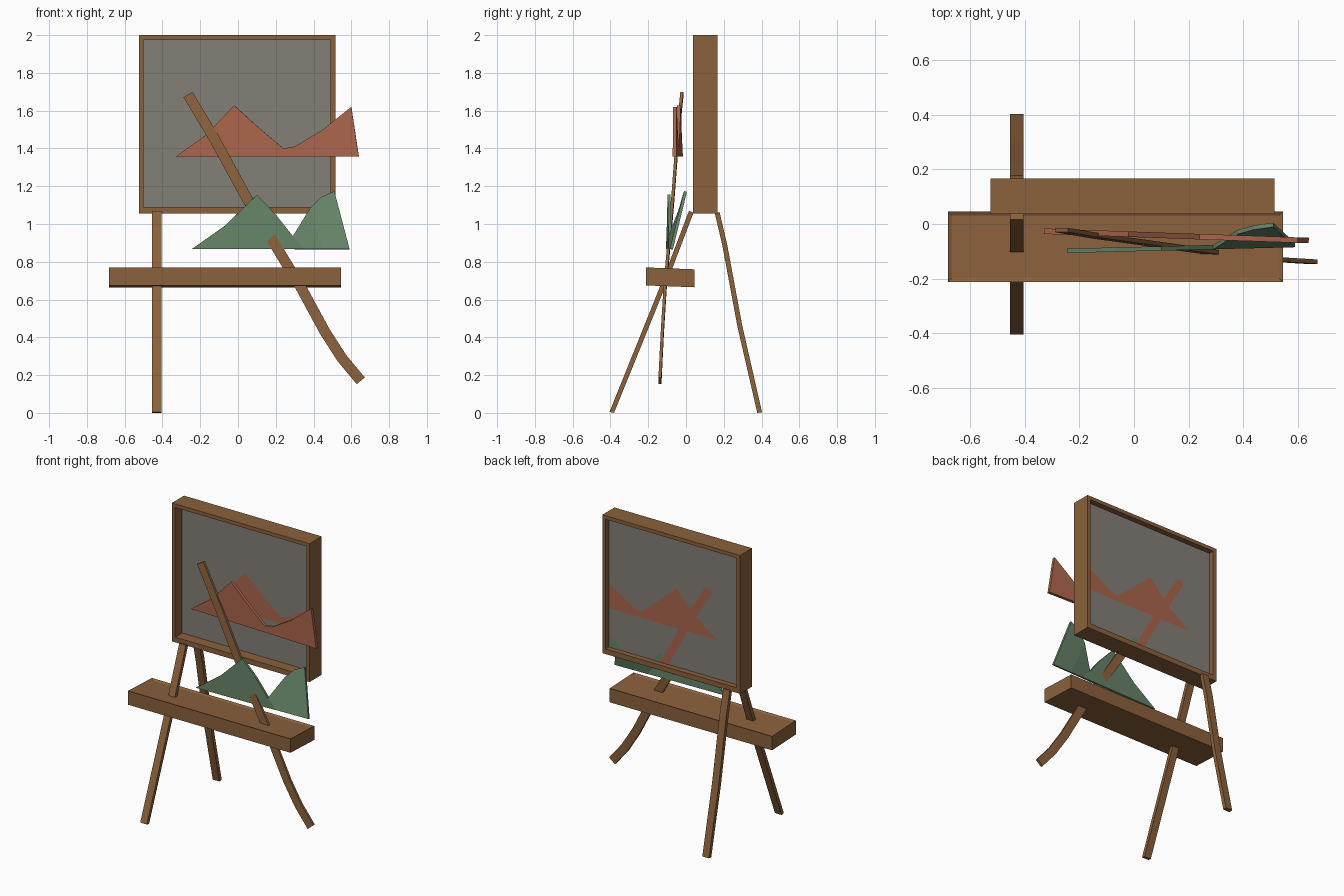
import bpy, bmesh
from mathutils import Vector

cube = bpy.data.objects.get("Cube")
if cube:
    bpy.data.objects.remove(cube, do_unlink=True)


def material(name, rgb):
    lin = [(c / 255 / 12.92) if c < 11 else ((c / 255 + 0.055) / 1.055) ** 2.4 for c in rgb]
    m = bpy.data.materials.new(name)
    m.use_nodes = True
    m.diffuse_color = (*lin, 1)
    m.node_tree.nodes["Principled BSDF"].inputs["Base Color"].default_value = (*lin, 1)
    return m


WOOD = material("brown wood", (139, 97, 60))
PANE = material("warm grey", (132, 126, 119))
RED = material("terracotta", (172, 102, 77))
GREEN = material("sage green", (103, 134, 105))


def finish(name, bm, mat):
    bmesh.ops.recalc_face_normals(bm, faces=bm.faces)
    me = bpy.data.meshes.new(name)
    bm.to_mesh(me)
    bm.free()
    me.materials.append(mat)
    ob = bpy.data.objects.new(name, me)
    bpy.context.collection.objects.link(ob)
    return ob


def box_into(bm, lo, hi):
    verts = bmesh.ops.create_cube(bm, size=1)["verts"]
    for v in verts:
        v.co = [(h if c > 0 else l) for c, l, h in zip(v.co, lo, hi)]
    return verts


def strut(name, path, axis, along, across):
    """Rectangular bar swept along a path; axis carries the 'along' size."""
    bm = bmesh.new()
    pts, axis, rings = [Vector(p) for p in path], Vector(axis), []
    for i, p in enumerate(pts):
        t = pts[min(i + 1, len(pts) - 1)] - pts[max(i - 1, 0)]
        w = t.cross(axis).normalized() * across / 2
        a = axis * along / 2
        ring = [bm.verts.new(p + s) for s in (a + w, a - w, -a - w, -a + w)]
        for v in ring:
            v.co.z = max(v.co.z, 0)
        rings.append(ring)
    for r, s in zip(rings, rings[1:]):
        for k in range(4):
            j = (k + 1) % 4
            bm.faces.new((r[k], r[j], s[j], s[k]))
    bm.faces.new(rings[0])
    bm.faces.new(rings[-1])
    return finish(name, bm, WOOD)


def ridge(name, tops, spread, depth, mat, thick=0.0, clip=False):
    """Mountain sheet: a strip of faces between a flat base and a ridge line."""
    bm = bmesh.new()
    (x0, base), x1 = tops[0], tops[-1][0]
    cols = []
    for x, z in tops:
        bx = x + spread * (x - x0) / (x1 - x0)
        low = bm.verts.new((bx, depth(bx, 0), base))
        high = low if z == base else bm.verts.new((x, depth(x, z - base), z))
        cols.append((low, high))
    for (a, b), (c, d) in zip(cols, cols[1:]):
        bm.faces.new((a, c, d) if a is b else (a, c, d, b))
    if clip:
        clip_to_pane(bm)
    ob = finish(name, bm, mat)
    if thick:
        mod = ob.modifiers.new("thickness", "SOLIDIFY")
        mod.thickness, mod.offset = thick, 0
    return ob


def clip_to_pane(bm):
    for co, no in (((0.49, 0, 0), (1, 0, 0)), ((0, 0, 1.085), (0, 0, -1))):
        geom = bm.verts[:] + bm.edges[:] + bm.faces[:]
        bmesh.ops.bisect_plane(bm, geom=geom, plane_co=co, plane_no=no, clear_outer=True)


# Picture frame
bm = bmesh.new()
for x0, x1, z0, z1 in ((-0.525, -0.5, 1.055, 2), (0.49, 0.515, 1.055, 2),
                       (-0.5, 0.49, 1.055, 1.09), (-0.5, 0.49, 1.975, 2)):
    box_into(bm, (x0, 0.037, z0), (x1, 0.167, z1))
finish("picture_frame", bm, WOOD)

# Grey pane inside the frame
bm = bmesh.new()
box_into(bm, (-0.505, 0.112, 1.07), (0.495, 0.13, 1.985))
finish("pane", bm, PANE)

# Bench board with a shallow recessed top
bm = bmesh.new()
for v in box_into(bm, (-0.682, -0.212, 0.675), (0.545, 0.045, 0.77)):
    if v.co.y > 0:
        v.co.z -= 0.01
bm.normal_update()
top = max(bm.faces, key=lambda f: f.normal.z)
bmesh.ops.inset_region(bm, faces=[top], thickness=0.02)
bmesh.ops.translate(bm, verts=top.verts, vec=(0, 0, -0.008))
finish("bench_board", bm, WOOD)

# Legs
strut("front_leg", [(-0.43, 0.028, 1.065), (-0.43, -0.115, 0.69), (-0.43, -0.393, 0)],
      (1, 0, 0), 0.05, 0.026)
strut("back_leg", [(-0.43, 0.165, 1.06), (-0.43, 0.205, 0.89), (-0.43, 0.285, 0.46),
                   (-0.43, 0.39, 0)], (1, 0, 0), 0.05, 0.026)

# Long slanted stick through the bench
STICK = [(-0.265, -0.022, 1.685), (-0.13, -0.045, 1.46), (0.05, -0.07, 1.13),
         (0.33, -0.11, 0.67), (0.46, -0.125, 0.43), (0.55, -0.132, 0.29), (0.65, -0.138, 0.17)]
strut("slanted_stick", STICK, (0, 1, 0), 0.016, 0.056)

# Mountain cut-outs
RED_TOP = [(-0.33, 1.357), (-0.17, 1.47), (-0.02, 1.628), (0.11, 1.51), (0.24, 1.4),
           (0.3, 1.41), (0.45, 1.5), (0.6, 1.62)]
GREEN_TOP = [(-0.245, 0.867), (-0.07, 0.99), (0.1, 1.155), (0.2, 1.05), (0.29, 0.935),
             (0.38, 1.08), (0.44, 1.14), (0.51, 1.172)]


def red_depth(x, h):
    return -0.038 - 0.035 * x


def green_depth(x, h):
    return -0.092 + 0.025 * x + (0.25 * h if x > 0.3 else 0)


ridge("red_mountains", RED_TOP, 0.04, red_depth, RED, thick=0.02)
ridge("green_mountains", GREEN_TOP, 0.08, green_depth, GREEN, thick=0.016)

# Painted silhouettes on the pane
ridge("painted_red_front", RED_TOP, 0.04, lambda x, h: 0.109, RED, clip=True)
ridge("painted_red_back", RED_TOP, 0.04, lambda x, h: 0.133, RED, clip=True)
ridge("painted_green_back", GREEN_TOP, 0.08, lambda x, h: 0.132, GREEN, clip=True)

bm = bmesh.new()
pairs = []
for p, q in zip(STICK[:4], STICK[1:5]):
    side = (Vector(q) - Vector(p)).cross(Vector((0, 1, 0))).normalized() * 0.028
    pairs.append([bm.verts.new((p[0] + s * side.x, 0.134, p[2] + s * side.z)) for s in (1, -1)])
for (a, b), (c, d) in zip(pairs, pairs[1:]):
    bm.faces.new((a, b, d, c))
clip_to_pane(bm)
finish("painted_stick_back", bm, RED)
